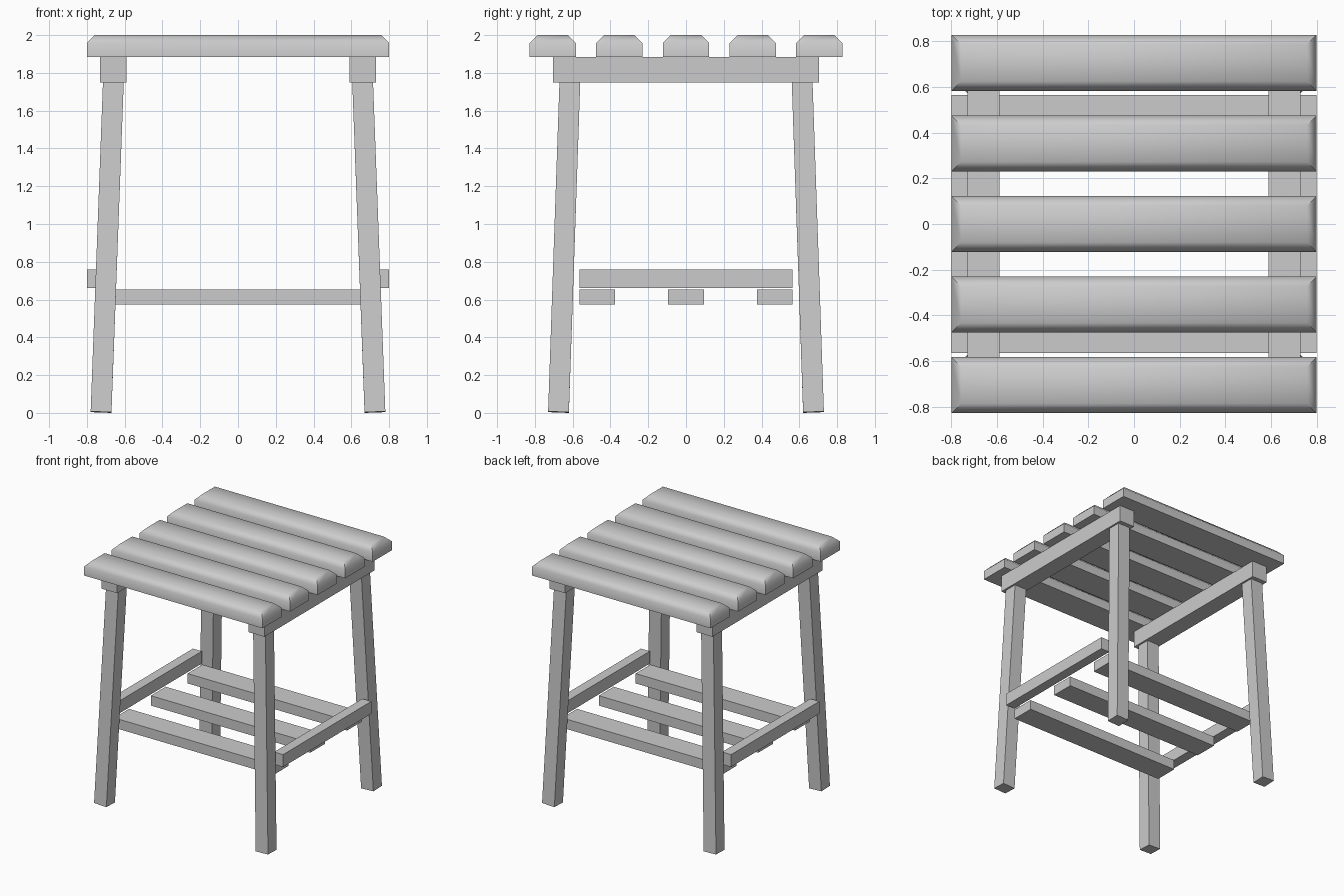
import bpy, bmesh

cube = bpy.data.objects.get("Cube")
if cube:
    bpy.data.objects.remove(cube, do_unlink=True)

# One pale grey finish for the whole stool
GREY = (0.6, 0.6, 0.6, 1.0)
mat = bpy.data.materials.new("pale grey wood")
mat.use_nodes = True
mat.diffuse_color = GREY
mat.node_tree.nodes["Principled BSDF"].inputs["Base Color"].default_value = GREY


def add_object(name, bm):
    bmesh.ops.recalc_face_normals(bm, faces=bm.faces)
    mesh = bpy.data.meshes.new(name)
    bm.to_mesh(mesh)
    bm.free()
    mesh.materials.append(mat)
    obj = bpy.data.objects.new(name, mesh)
    bpy.context.collection.objects.link(obj)
    return obj


def cube_mesh():
    bm = bmesh.new()
    bmesh.ops.create_cube(bm, size=1.0)
    return bm


def box(name, x, y, z):
    """Box from (min, max) pairs along each axis."""
    bm = cube_mesh()
    for v in bm.verts:
        for i, (lo, hi) in enumerate((x, y, z)):
            v.co[i] = hi if v.co[i] > 0 else lo
    return add_object(name, bm)


def seat_plank(name, y):
    """Plank with its four upper edges chamfered and softly shaded."""
    bm = cube_mesh()
    for v in bm.verts:
        v.co = (v.co.x * 1.6, y + v.co.y * 0.245, 1.9425 + v.co.z * 0.115)
    top = [e for e in bm.edges if all(v.co.z > 1.95 for v in e.verts)]
    bmesh.ops.bevel(bm, geom=top, offset=0.042, offset_type='OFFSET',
                    segments=1, affect='EDGES')
    obj = add_object(name, bm)
    bpy.ops.object.select_all(action='DESELECT')
    obj.select_set(True)
    bpy.context.view_layer.objects.active = obj
    bpy.ops.object.shade_smooth_by_angle(angle=0.87)


def leg(name, sx, sy):
    """Square leg splayed outwards towards a slightly tilted foot."""
    bm = cube_mesh()
    for v in bm.verts:
        x, y, up = v.co.x * 0.11, v.co.y * 0.11, v.co.z > 0
        tilt = 0.037 * (sx * x + sy * y)
        cx, cy = (0.66, 0.615) if up else (0.725, 0.675)
        v.co = (sx * cx + x, sy * cy + y, 1.75 if up else 0.004 + tilt)
    add_object(name, bm)


# Seat planks
for i in range(5):
    seat_plank(f"seat_plank_{i + 1}", (i - 2) * 0.353)

# Legs, seat beams and side rails
for side, sx in (("left", 1), ("right", -1)):
    for end, sy in (("front", -1), ("back", 1)):
        leg(f"{end}_{side}_leg", sx, sy)
    box(f"{side}_seat_beam", sorted((sx * 0.59, sx * 0.73)), (-0.705, 0.705), (1.75, 1.885))
    box(f"{side}_side_rail", sorted((sx * 0.72, sx * 0.8)), (-0.565, 0.565), (0.66, 0.76))

# Lower shelf slats
for name, y in (("front", -0.47), ("middle", 0), ("back", 0.47)):
    box(f"{name}_shelf_slat", (-0.715, 0.715), (y - 0.095, y + 0.095), (0.573, 0.653))
